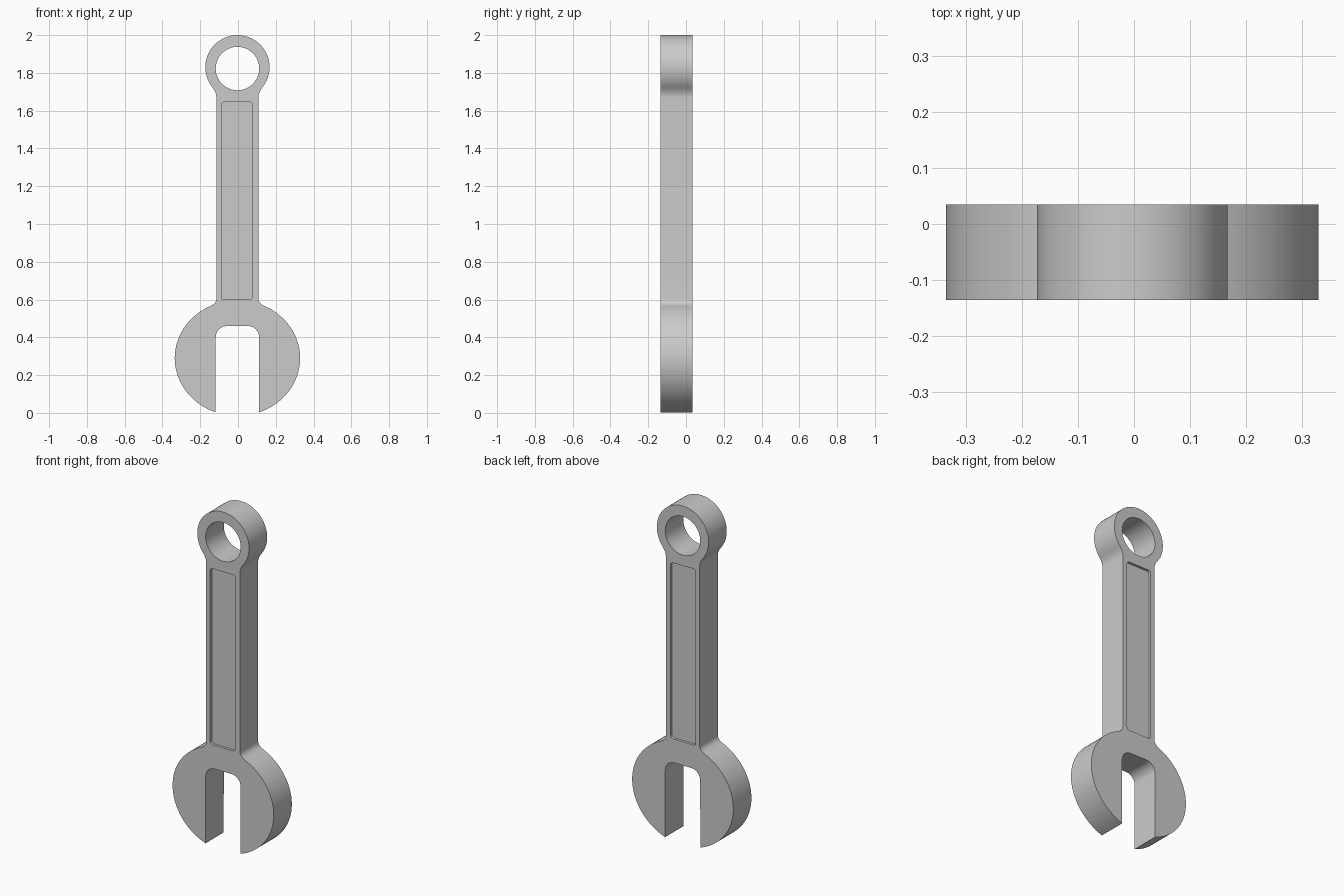
import bpy, bmesh
from math import sin, cos, radians

if "Cube" in bpy.data.objects:
    bpy.data.objects.remove(bpy.data.objects["Cube"], do_unlink=True)

FRONT, BACK = -0.135, 0.035
MID_X = -0.003
RECESS = 0.015

steel = bpy.data.materials.new("plain grey steel")
steel.use_nodes = True
steel.diffuse_color = (0.6, 0.6, 0.6, 1)
steel.node_tree.nodes["Principled BSDF"].inputs["Base Color"].default_value = (0.6, 0.6, 0.6, 1)


def arc(cx, cz, rx, rz, start, end, steps):
    angles = [radians(start + (end - start) * i / steps) for i in range(steps + 1)]
    return [(cx + rx * cos(a), cz + rz * sin(a)) for a in angles]


def blend(p, c, q, steps=8):
    ts = [i / steps for i in range(steps + 1)]
    return [tuple((1 - t) ** 2 * a + 2 * t * (1 - t) * b + t * t * d
                  for a, b, d in zip(p, c, q)) for t in ts]


def prism(name, outline, y0, y1):
    """Extrude an x-z outline from y0 to y1."""
    bm = bmesh.new()
    face = bm.faces.new([bm.verts.new((x + MID_X, y0, z)) for x, z in outline])
    new = bmesh.ops.extrude_face_region(bm, geom=[face])["geom"]
    bmesh.ops.translate(bm, vec=(0, y1 - y0, 0),
                        verts=[v for v in new if isinstance(v, bmesh.types.BMVert)])
    bmesh.ops.recalc_face_normals(bm, faces=bm.faces)
    mesh = bpy.data.meshes.new(name)
    bm.to_mesh(mesh)
    bm.free()
    mesh.materials.append(steel)
    obj = bpy.data.objects.new(name, mesh)
    bpy.context.collection.objects.link(obj)
    return obj


def rounded_box(x0, x1, z0, z1, r):
    return (arc(x1 - r, z1 - r, r, r, 90, 0, 6) + arc(x1 - r, z0 + r, r, r, 0, -90, 6)
            + arc(x0 + r, z0 + r, r, r, 270, 180, 6) + arc(x0 + r, z1 - r, r, r, 180, 90, 6))


# Half outline: jaw slot, round jaw, handle side and end ring
jaw = arc(0, 0.29, 0.332, 0.306, -69.7, 64.5, 48)
ring = arc(0, 1.83, 0.17, 0.17, -38, 90, 40)
half = arc(0.055, 0.4, 0.06, 0.06, 90, 0, 10)
half += jaw
half += blend(jaw[-1], (0.111, 0.58), (0.111, 0.607))
half += blend((0.111, 1.67), (0.111, 1.696), ring[0])
half += ring[1:]
clean = [p for i, p in enumerate(half)
         if i == 0 or abs(p[0] - half[i - 1][0]) + abs(p[1] - half[i - 1][1]) > 1e-5]
mirrored = [(-x, z) for x, z in reversed(clean[:-1])]
wrench = prism("wrench_body", clean + mirrored, FRONT, BACK)

# Ring hole and the shallow panels on both faces
panel = rounded_box(-0.085, 0.08, 0.6, 1.645, 0.015)
cutters = [
    prism("ring_hole_cutter", arc(0, 1.823, 0.115, 0.115, 0, 354.375, 63), FRONT - 0.1, BACK + 0.1),
    prism("front_panel_cutter", panel, FRONT - 0.1, FRONT + RECESS),
    prism("back_panel_cutter", panel, BACK - RECESS, BACK + 0.1),
]
bpy.ops.object.select_all(action='DESELECT')
bpy.context.view_layer.objects.active = wrench
wrench.select_set(True)
for cutter in cutters:
    cutter.hide_render = True
    mod = wrench.modifiers.new(cutter.name, 'BOOLEAN')
    mod.operation = 'DIFFERENCE'
    mod.solver = 'EXACT'
    mod.object = cutter
    bpy.ops.object.modifier_apply(modifier=mod.name)
    bpy.data.objects.remove(cutter, do_unlink=True)

bpy.ops.object.shade_smooth_by_angle(angle=radians(30))
